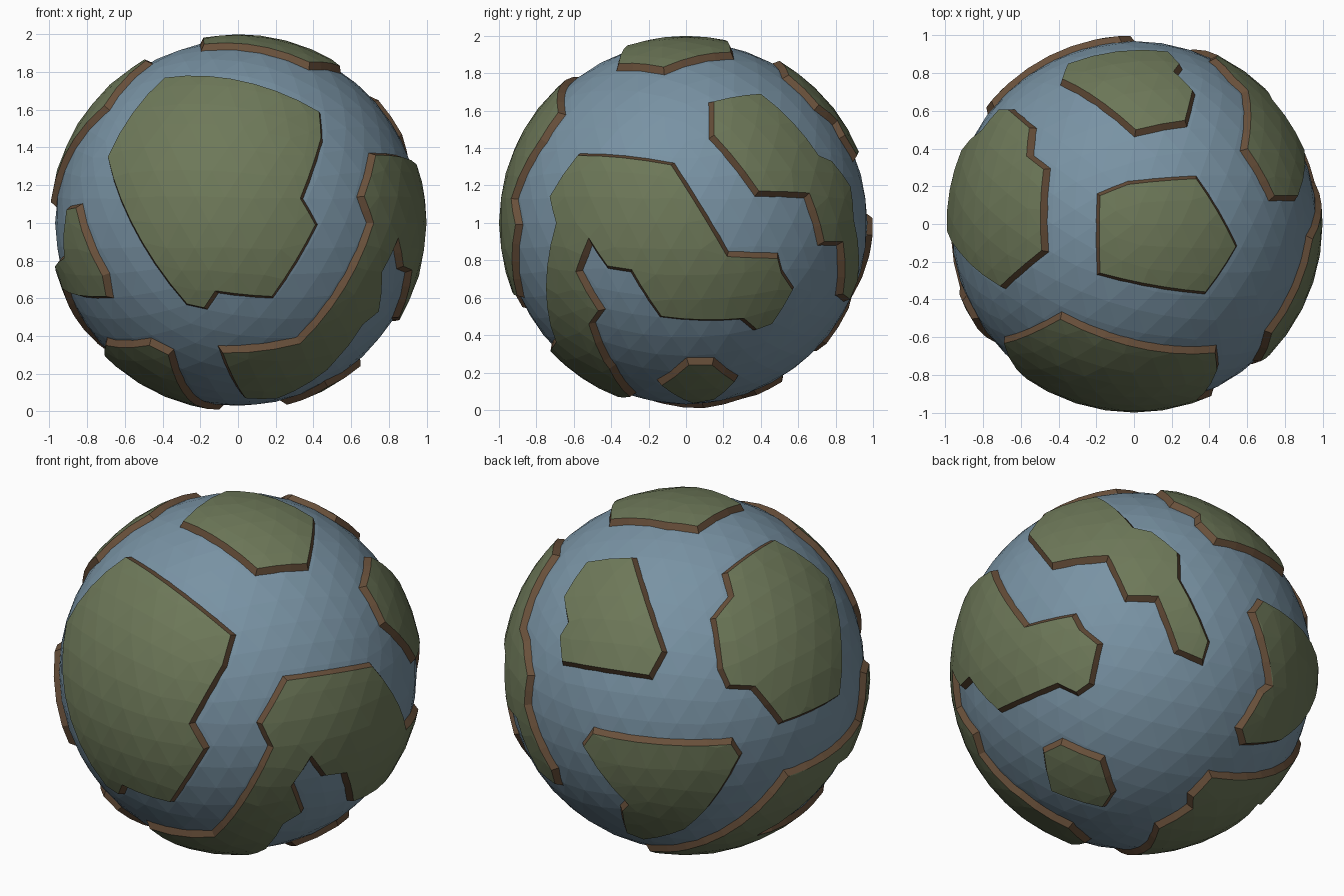
import bpy, bmesh
from math import sin, cos, radians, sqrt, ceil
from mathutils import Vector
from mathutils.geometry import delaunay_2d_cdt

if "Cube" in bpy.data.objects:
    bpy.data.objects.remove(bpy.data.objects["Cube"])

CENTRE = Vector((0, 0, 1))
SEA_R, LAND_R, FOOT_R, FLARE = 0.97, 1.0, 0.95, 0.04

# Directions the coastlines are drawn from: azimuth (0 = front, 90 = right), elevation
VIEWS = {"front": (0, 0), "right": (90, 0), "top": (0, 90),
         "back_left": (215, 20), "under": (135, -28)}


def material(name, rgb):
    m = bpy.data.materials.new(name)
    m.diffuse_color = (*rgb, 1)
    m.use_nodes = True
    m.node_tree.nodes["Principled BSDF"].inputs["Base Color"].default_value = m.diffuse_color
    return m


SEA = material("sea_blue", (0.19, 0.29, 0.37))
GRASS = material("grass_green", (0.155, 0.19, 0.10))
CLIFF = material("cliff_brown", (0.14, 0.08, 0.043))


def on_sphere(view, u, v):
    """Lift a point drawn in a view onto the unit sphere."""
    a, e = map(radians, VIEWS[view])
    right = Vector((cos(a), sin(a), 0))
    up = Vector((-sin(a) * sin(e), cos(a) * sin(e), cos(e)))
    cam = Vector((sin(a) * cos(e), -cos(a) * cos(e), sin(e)))
    d = sqrt(max(0, 1 - u * u - v * v))
    return (right * u + up * v + cam * d).normalized()


def add_object(name, bm, mats):
    me = bpy.data.meshes.new(name)
    bm.to_mesh(me)
    bm.free()
    for m in mats:
        me.materials.append(m)
    ob = bpy.data.objects.new(name, me)
    ob.location = CENTRE
    bpy.context.collection.objects.link(ob)


# Sea: faceted ball
bm = bmesh.new()
bmesh.ops.create_icosphere(bm, subdivisions=4, radius=SEA_R)
GRID = [v.co.normalized() for v in bm.verts]
add_object("sea", bm, [SEA])


def land(name, *parts):
    """Raised plate with a great-circle coastline and flared cliffs."""
    corners = [on_sphere(view, u, v) for view, pts in parts for u, v in pts]
    loop = []
    for p, q in zip(corners, corners[1:] + corners[:1]):
        n = max(1, ceil(p.angle(q) / 0.14))
        loop += [p.slerp(q, i / n) for i in range(n)]
    c = sum(loop, Vector()).normalized()
    e1 = c.orthogonal().normalized()
    e2 = c.cross(e1)

    def flat(p):
        return Vector((p.dot(e1), p.dot(e2))) / (1 + p.dot(c))

    pl = [flat(p) for p in loop]
    n = len(loop)
    if sum(pl[i - 1].cross(pl[i]) for i in range(n)) < 0:
        loop.reverse()
        pl.reverse()
    # grass: sphere grid points inside the coast, triangulated
    inner = [p for p in GRID if p.dot(c) > -0.3
             and min((p - q).length for q in loop) > 0.045]
    cos2, _, tris, _, _, _ = delaunay_2d_cdt(
        pl + [flat(p) for p in inner], [], [list(range(n))], 1, 1e-5)

    def lift(w):
        k = w.length_squared
        return (e1 * 2 * w.x + e2 * 2 * w.y + c * (1 - k)) / (1 + k)

    bm = bmesh.new()
    used = {i for t in tris for i in t}
    vs = {i: bm.verts.new(lift(cos2[i]) * LAND_R) for i in used}
    for t in tris:
        f = bm.faces.new([vs[i] for i in t])
        f.normal_update()
        if f.normal.dot(f.calc_center_median()) < 0:
            f.normal_flip()
    # cliffs: coast loop flared outwards and sunk below the sea
    top = [bm.verts.new(p * LAND_R) for p in loop]
    foot = []
    for i, p in enumerate(loop):
        a = -loop[i - 1].cross(p).normalized()
        b = -p.cross(loop[(i + 1) % n]).normalized()
        m = (a + b) / max(0.5, 1 + a.dot(b))
        foot.append(bm.verts.new((p + m * FLARE).normalized() * FOOT_R))
    for i in range(n):
        j = (i + 1) % n
        bm.faces.new((top[i], foot[i], foot[j], top[j])).material_index = 1
    bmesh.ops.remove_doubles(bm, verts=bm.verts[:], dist=1e-4)
    add_object(name, bm, [GRASS, CLIFF])


land("front_land", ("front", [
    (-.69, .35), (-.39, .77), (.43, .59), (.44, .45), (.33, .13), (.41, -.01),
    (.18, -.39), (-.12, -.36), (-.18, -.45), (-.27, -.43)]))

land("right_land", ("right", [
    (-.58, .36), (-.08, .31), (.22, -.18), (.49, -.19), (.51, -.27), (.57, -.36),
    (.46, -.54), (.38, -.57), (.31, -.51), (-.13, -.50), (-.29, -.25), (-.42, -.23),
    (-.52, -.08), (-.59, -.26), (-.47, -.47), (-.52, -.54), (-.44, -.74),
    (-.41, -.78), (-.30, -.93)]),
    ("front", [(.04, -.93), (-.08, -.69), (.33, -.64), (.72, 0), (.67, .14)]))

land("top_land", ("top", [
    (-.18, .15), (-.03, .21), (.33, .24), (.54, -.12), (.38, -.36), (-.18, -.26)]))

land("back_right_land", ("right", [
    (.15, .65), (.15, .47), (.39, .17), (.66, .16), (.74, -.10), (.84, -.10),
    (.84, -.38)]),
    ("back_left", [(-.71, -.58), (-.73, -.50), (-.877, -.145), (-.86, .02)]),
    ("right", [(.78, .33), (.71, .36), (.40, .69)]))

land("upper_back_land", ("top", [
    (-.38, .77), (.01, .50), (.27, .55), (.31, .71), (.21, .81), (.24, .85),
    (.18, .915), (-.35, .85)]))

land("left_land", ("back_left", [
    (.844, .183), (.833, -.08), (.527, -.20), (.374, 0), (.24, .01), (.20, .10)]),
    ("top", [(-.555, .51), (-.57, .36), (-.48, .29), (-.49, -.14), (-.71, -.33)]))

land("lower_back_land", ("back_left", [
    (-.505, -.27), (.245, -.32), (.287, -.39), (.107, -.69), (-.01, -.81),
    (-.23, -.88), (-.32, -.844), (-.345, -.71), (-.31, -.67), (-.555, -.345)]))

land("lower_left_land",
     ("front", [(-.86, .08), (-.72, -.28), (-.70, -.39), (-.93, -.35)]),
     ("back_left", [(.61, -.72), (.38, -.87)]),
     ("front", [(-.70, -.65), (-.47, -.65), (-.37, -.70)]),
     ("under", [(.07, -.97), (.137, -.877), (.33, -.78), (.34, -.72), (.448, -.62)]),
     ("back_left", [(.555, -.516), (.948, -.265)]),
     ("front", [(-.91, .07)]))

land("small_island", ("right", [
    (.015, -.76), (.14, -.76), (.26, -.85), (.15, -.945), (.04, -.965), (-.13, -.87)]))
